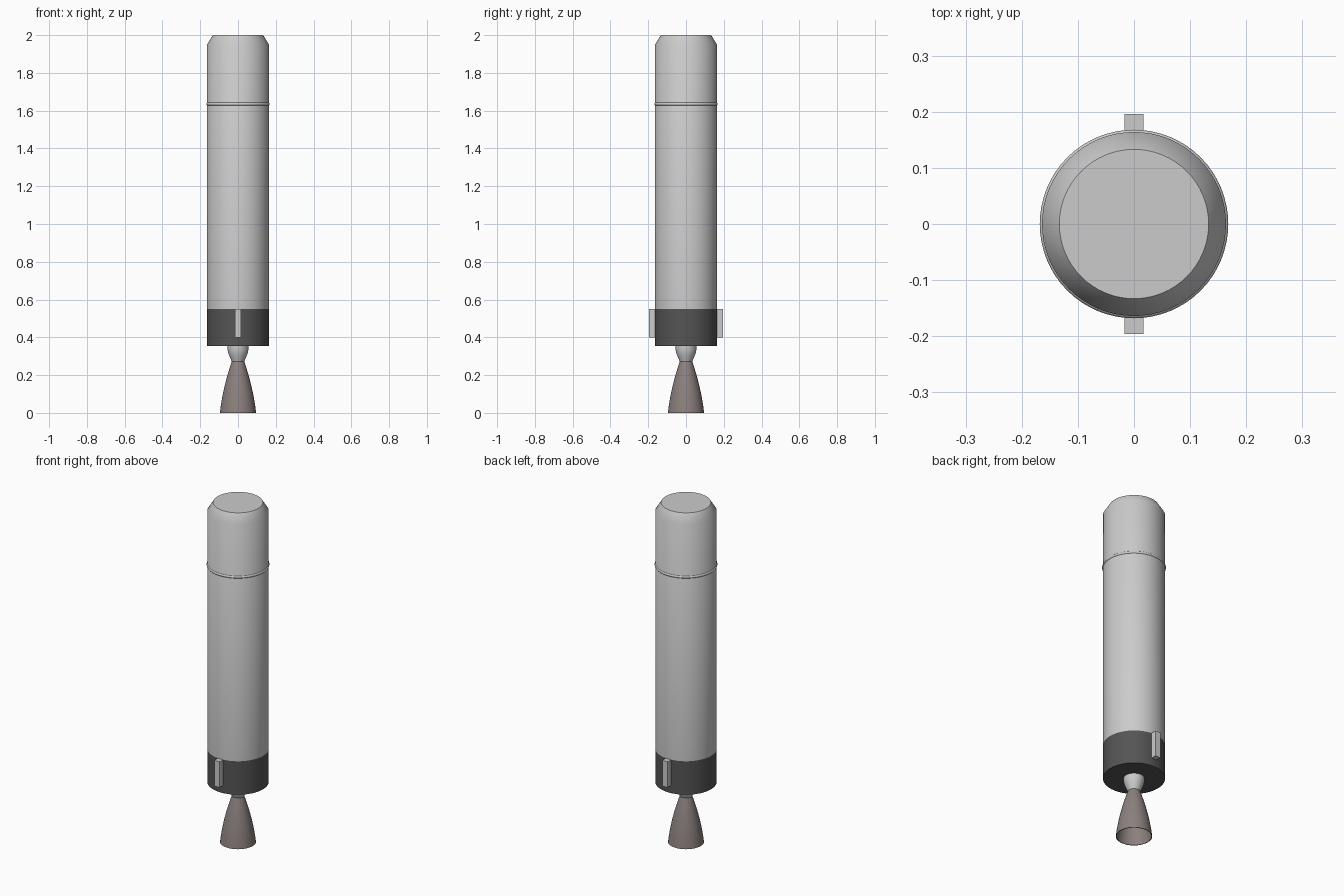
import bpy, bmesh, math
from math import sin, cos, pi

if "Cube" in bpy.data.objects:
    bpy.data.objects.remove(bpy.data.objects["Cube"])


def material(name, color):
    m = bpy.data.materials.new(name)
    m.diffuse_color = (*color, 1)
    m.use_nodes = True
    m.node_tree.nodes["Principled BSDF"].inputs["Base Color"].default_value = m.diffuse_color
    return m


def lathe(name, profile, mat=None, closed=False, segments=64, angle=30):
    """Revolve (radius, z) points around z; radius 0 makes a pole."""
    bm = bmesh.new()
    rings = []
    for r, z in profile:
        n = 1 if r == 0 else segments
        rings.append([bm.verts.new((r * cos(2 * pi * i / segments),
                                    r * sin(2 * pi * i / segments), z)) for i in range(n)])
    pairs = list(zip(rings, rings[1:]))
    if closed:
        pairs.append((rings[-1], rings[0]))
    for a, b in pairs:
        for i in range(segments):
            j = (i + 1) % segments
            quad = [a[i % len(a)], a[j % len(a)], b[j % len(b)], b[i % len(b)]]
            bm.faces.new(list(dict.fromkeys(quad)))
    bmesh.ops.recalc_face_normals(bm, faces=bm.faces)
    return finish(name, bm, mat, angle)


def finish(name, bm, mat=None, angle=None):
    me = bpy.data.meshes.new(name)
    bm.to_mesh(me)
    bm.free()
    ob = bpy.data.objects.new(name, me)
    bpy.context.collection.objects.link(ob)
    if mat:
        me.materials.append(mat)
    if angle:
        bpy.ops.object.select_all(action='DESELECT')
        ob.select_set(True)
        bpy.context.view_layer.objects.active = ob
        bpy.ops.object.shade_smooth_by_angle(angle=math.radians(angle))
    return ob


dark = material("dark_skirt", (0.09, 0.09, 0.09))
bronze = material("nozzle_metal", (0.26, 0.22, 0.21))

# Tank with chamfered flat top
lathe("tank_body", [(0, 0.55), (0.164, 0.55), (0.164, 1.95), (0.133, 2.0), (0, 2.0)], angle=50)

# Thin joint ring
lathe("joint_ring", [(0.16 + 0.008 * cos(2 * pi * k / 12), 1.635 + 0.008 * sin(2 * pi * k / 12))
                     for k in range(12)], closed=True, angle=40)

# Dark engine skirt
lathe("engine_skirt", [(0, 0.353), (0.164, 0.353), (0.164, 0.55), (0, 0.55)], dark)

# Combustion chamber narrowing to the throat
lathe("combustion_chamber", [(0, 0.36), (0.055, 0.36), (0.055, 0.335), (0.051, 0.315),
                             (0.042, 0.293), (0.033, 0.272), (0, 0.272)])

# Hollow bell nozzle
steps = [i / 14 for i in range(15)]
bell = [(0.033 + 0.063 * (1.5 * t - 0.5 * t * t), 0.272 * (1 - t)) for t in steps]
inner = [(r - 0.004, z) for r, z in reversed(bell)]
lathe("bell_nozzle", bell + inner, bronze, closed=True)

# Pair of side fairings on the skirt
for side, label in ((-1, "front"), (1, "back")):
    bm = bmesh.new()
    bmesh.ops.create_cube(bm, size=1)
    bmesh.ops.scale(bm, vec=(0.034, 0.05, 0.152), verts=bm.verts)
    bmesh.ops.translate(bm, vec=(0, side * 0.171, 0.474), verts=bm.verts)
    finish(label + "_fairing", bm)
